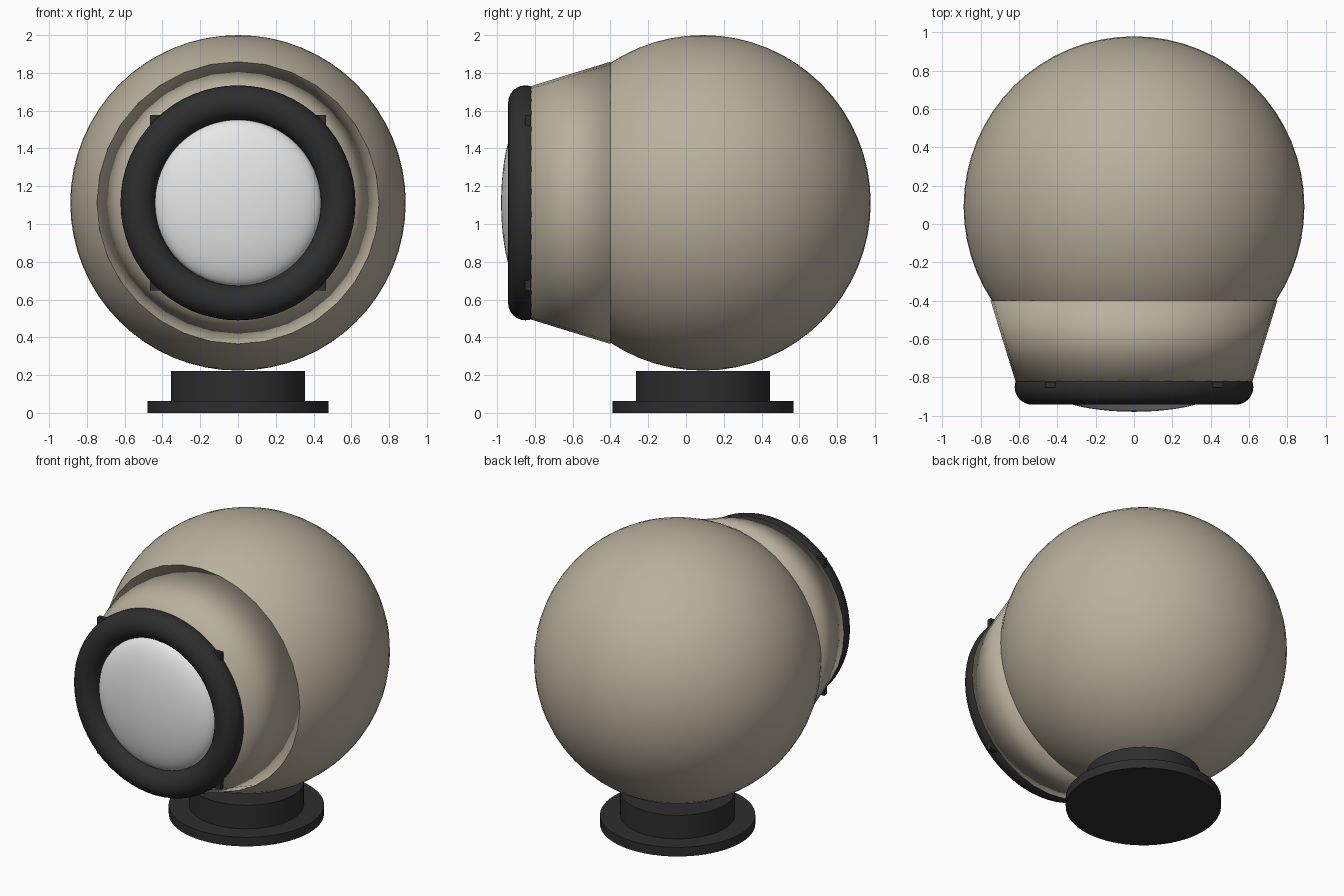
import bpy
import math

cube = bpy.data.objects.get("Cube")
if cube:
    bpy.data.objects.remove(cube, do_unlink=True)


def material(name, rgb, roughness):
    m = bpy.data.materials.new(name)
    m.use_nodes = True
    m.diffuse_color = (*rgb, 1)
    bsdf = m.node_tree.nodes["Principled BSDF"]
    bsdf.inputs["Base Color"].default_value = (*rgb, 1)
    bsdf.inputs["Roughness"].default_value = roughness
    return m


tan = material("warm beige", (0.49, 0.44, 0.34), 0.5)
black = material("soft black", (0.027, 0.027, 0.027), 0.5)
white = material("lens white", (0.8, 0.8, 0.8), 0.3)

AXIS_Y, AXIS_Z = 0.09, 1.112      # ball centre
FORWARD = (math.pi / 2, 0, 0)     # turns local +z to the front


def finish(name, mat, smooth="all"):
    ob = bpy.context.object
    ob.name = ob.data.name = name
    ob.data.materials.append(mat)
    if smooth == "all":
        bpy.ops.object.shade_smooth()
    elif smooth == "angle":
        bpy.ops.object.shade_smooth_by_angle(angle=math.radians(35))
    return ob


# Round body
bpy.ops.mesh.primitive_uv_sphere_add(segments=64, ring_count=32, radius=0.888,
                                     location=(0, AXIS_Y, AXIS_Z))
finish("ball_body", tan)

# Tapered snout, smooth across its rims
bpy.ops.mesh.primitive_cone_add(vertices=32, radius1=0.747, radius2=0.618, depth=0.42,
                                location=(0, -0.61, AXIS_Z), rotation=FORWARD)
finish("snout_housing", tan)

# Square backing plate with corners just past the ring
bpy.ops.mesh.primitive_cube_add(size=1, location=(0, -0.838, AXIS_Z))
bpy.context.object.scale = (0.93, 0.03, 0.93)
finish("backing_plate", black, "flat")

# Rounded lens ring
bpy.ops.mesh.primitive_torus_add(major_segments=64, minor_segments=24,
                                 major_radius=0.53, minor_radius=0.092,
                                 location=(0, -0.85, AXIS_Z), rotation=FORWARD)
finish("lens_ring", black)

# Domed lens
bpy.ops.mesh.primitive_uv_sphere_add(segments=48, ring_count=24, radius=0.44,
                                     location=(0, -0.86, AXIS_Z), rotation=FORWARD)
bpy.context.object.scale = (1, 1, 0.27)
finish("lens", white)

# Stand: neck and foot
for name, radius, low, high in (("stand_neck", 0.355, 0.06, 0.222),
                                ("stand_foot", 0.48, 0, 0.062)):
    bpy.ops.mesh.primitive_cylinder_add(vertices=64, radius=radius, depth=high - low,
                                        location=(0, AXIS_Y, (low + high) / 2))
    finish(name, black, "angle")
